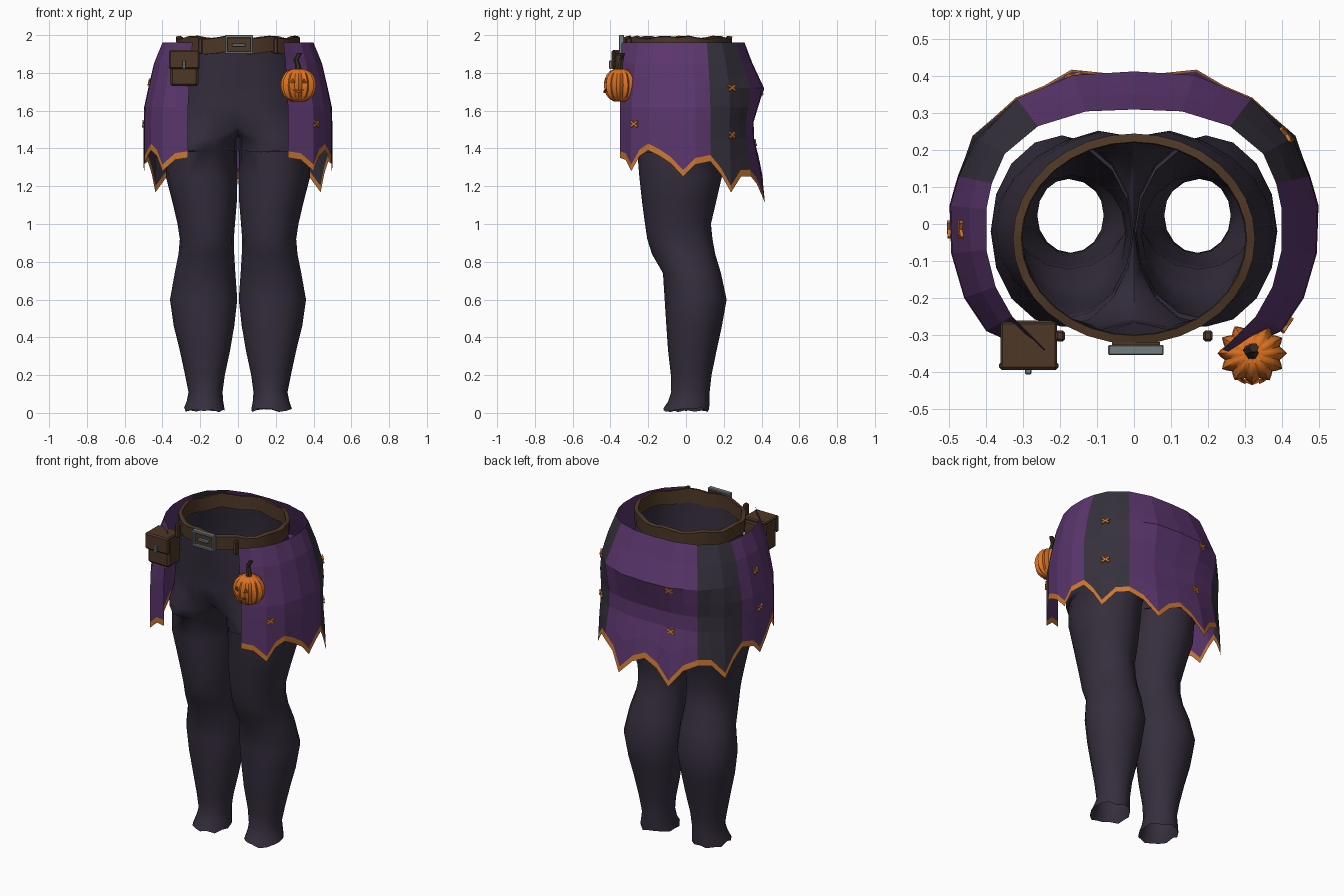
import bpy, bmesh, math, random
from mathutils import Vector, Matrix

if "Cube" in bpy.data.objects:
    bpy.data.objects.remove(bpy.data.objects["Cube"])

random.seed(4)


def material(name, rgb):
    m = bpy.data.materials.new(name)
    m.diffuse_color = (*rgb, 1)
    m.use_nodes = True
    m.node_tree.nodes["Principled BSDF"].inputs["Base Color"].default_value = m.diffuse_color
    return m


LEGGING = material("dark legging", (0.036, 0.027, 0.046))
CLOTH = material("dark cloth", (0.037, 0.031, 0.047))
PURPLE = material("purple cloth", (0.105, 0.037, 0.155))
TRIM = material("orange trim", (0.60, 0.19, 0.03))
PUMPKIN = material("pumpkin orange", (0.72, 0.17, 0.015))
CARVED = material("carved orange", (0.40, 0.08, 0.01))
LEATHER = material("brown leather", (0.075, 0.039, 0.02))
STEM = material("dark stem", (0.04, 0.025, 0.015))
METAL = material("grey metal", (0.17, 0.21, 0.225))


def finish(bm, name, mats, smooth=None, normals=True):
    if normals:
        bmesh.ops.recalc_face_normals(bm, faces=bm.faces[:])
    me = bpy.data.meshes.new(name)
    bm.to_mesh(me)
    bm.free()
    ob = bpy.data.objects.new(name, me)
    bpy.context.collection.objects.link(ob)
    for m in mats:
        me.materials.append(m)
    if smooth:
        bpy.ops.object.select_all(action='DESELECT')
        ob.select_set(True)
        bpy.context.view_layer.objects.active = ob
        bpy.ops.object.shade_smooth_by_angle(angle=math.radians(smooth))
    return ob


def bridge(bm, a, b, closed=True):
    n = len(a)
    return [bm.faces.new((a[i], a[(i + 1) % n], b[(i + 1) % n], b[i]))
            for i in range(n if closed else n - 1)]


def box(name, mat, lo, hi, bevel=0.0):
    bm = bmesh.new()
    bmesh.ops.create_cube(bm, size=1)
    for v in bm.verts:
        v.co = [(l + h) / 2 + c * (h - l) for c, l, h in zip(v.co, lo, hi)]
    if bevel:
        bmesh.ops.bevel(bm, geom=bm.edges[:], offset=bevel, segments=1, affect='EDGES')
    return finish(bm, name, [mat])


# Leggings: open waist shell that splits into two tapering legs
bm = bmesh.new()
rings = []
for z, rx, y0, y1 in [(1.96, .31, -.305, .225), (1.88, .318, -.305, .235), (1.75, .35, -.295, .26),
                      (1.62, .375, -.29, .262), (1.52, .385, -.285, .25)]:
    ring = []
    for i in range(24):
        a = i * math.tau / 24
        x, y = rx * math.sin(a), (y0 + y1) / 2 - (y1 - y0) / 2 * math.cos(a)
        if i % 12 == 0 and z < 1.8:       # shallow crease at front and back
            y *= 0.9
        ring.append(bm.verts.new((x, y, z)))
    if rings:
        bridge(bm, rings[-1], ring)
    rings.append(ring)
crotch = [bm.verts.new((0, y, 1.47)) for y in (.13, -.02, -.16)]
# leg sections: height, inner x, outer x, front y, back y
LEG = [(1.45, .002, .388, -.278, .24), (1.39, .002, .388, -.272, .23), (1.384, .006, .376, -.258, .215),
       (1.25, .003, .382, -.247, .19), (1.12, .006, .348, -.233, .16), (1.0, .016, .32, -.217, .132),
       (.92, .022, .308, -.205, .14), (.84, .02, .315, -.18, .155), (.74, .014, .335, -.122, .185),
       (.6, .004, .36, -.113, .215), (.46, .02, .34, -.104, .19), (.33, .042, .308, -.095, .162),
       (.2, .07, .28, -.08, .135), (.11, .082, .262, -.078, .125), (.06, .078, .272, -.095, .125),
       (.015, .07, .285, -.12, .122)]
for side in (1, -1):
    half = [rings[-1][(side * i) % 24] for i in range(13)] + crotch
    prev = half
    for k, (z, x0, x1, y0, y1) in enumerate(LEG):
        ring = []
        for i in range(16):
            a = math.radians(225 + 22.5 * i)
            wob = random.uniform(-.013, .013) if k in (1, len(LEG) - 1) else 0
            ring.append(bm.verts.new((side * ((x0 + x1) / 2 + (x1 - x0) / 2 * math.cos(a)),
                                      (y0 + y1) / 2 + (y1 - y0) / 2 * math.sin(a), z + wob)))
        bridge(bm, prev, ring)
        prev = ring
finish(bm, "leggings", [LEGGING], 45)

# Skirt: open-fronted flared sheet with ragged trimmed hem
TOP = [(.24, -.34), (.33, -.25), (.375, -.17), (.40, -.07), (.40, .04), (.385, .11),
       (.35, .19), (.26, .265), (.13, .305), (0, .31)]
OUT = [(.265, -.35), (.40, -.29), (.46, -.2), (.495, -.08), (.50, .05), (.48, .13),
       (.44, .24), (.33, .355), (.17, .42), (0, .43)]
TEETH = [0, -.01, -.07, .01, .04, .01, -.03, -.10, -.02, 0, .02, -.03, -.11, -.01, .01, -.02, -.11, -.02, .02]
# flare with height: z, at the sides, at the back
FLARE = [(1.96, 0, 0), (1.85, .45, .35), (1.72, .75, .86), (1.62, .97, .6),
         (1.54, 1, .4), (1.45, 1, .42), (1.32, 1, .7), (1.1, 1, 1)]


def outline(pts, c):
    i = min(int(c / 2), 8)
    return Vector(pts[i]).lerp(Vector(pts[i + 1]), c / 2 - i)


def skirt_point(c, z):
    """Point on the right half; c is the column from 0 (front) to 18 (back)."""
    a, b = outline(TOP, c), outline(OUT, c)
    w = max(0, b.y / .43) ** 2
    for (z0, s0, k0), (z1, s1, k1) in zip(FLARE, FLARE[1:]):
        if z >= z1:
            break
    f = min(1, max(0, (z0 - z) / (z0 - z1)))
    t = (s0 + (s1 - s0) * f) * (1 - w) + (k0 + (k1 - k0) * f) * w
    p = a.lerp(b, t)
    return Vector((p.x, p.y, z))


bm = bmesh.new()
columns = []
for k in range(37):
    c, side = (k, 1) if k <= 18 else (36 - k, -1)
    hem = 1.35 - .13 * max(0, outline(OUT, c).y / .43) + TEETH[c]
    zs = [1.96, 1.85, 1.78, 1.72, 1.62, 1.54, 1.45, (1.45 + hem + .035) / 2, hem + .035, hem]
    col = []
    for z in zs:
        p = skirt_point(c, z)
        col.append(bm.verts.new((side * p.x, p.y, p.z)))
    if columns:
        mid = min(k - .5, 36.5 - k)
        for r, f in enumerate(bridge(bm, columns[-1], col, closed=False)):
            f.material_index = 2 if r == 8 else (1 if 10 < mid < 14 else 0)
    columns.append(col)
finish(bm, "skirt", [PURPLE, CLOTH, TRIM], normals=False)


# Crossed stitches lying on the skirt
def stitch(c, z, side):
    p = skirt_point(c, z)
    u = (skirt_point(min(c + .4, 18), z) - skirt_point(max(c - .4, 0), z)).normalized()
    v = (skirt_point(c, z + .03) - skirt_point(c, z - .03)).normalized()
    n = u.cross(v).normalized()
    for q in (p, u, v, n):
        q.x *= side
    bm = bmesh.new()
    for ang in (.6, -.6):
        d = u * math.cos(ang) + v * math.sin(ang)
        e = v * math.cos(ang) - u * math.sin(ang)
        m = Matrix((d * .052, e * .011, n * .009)).transposed().to_4x4()
        m.translation = p + n * .004
        bmesh.ops.create_cube(bm, size=1, matrix=m)
    finish(bm, "stitch", [TRIM])


for c, z, side in [(2.4, 1.53, 1), (12.2, 1.72, 1), (12.2, 1.47, 1), (7, 1.75, -1),
                   (7, 1.53, -1), (16, 1.70, -1), (16, 1.43, -1)]:
    stitch(c, z, side)

# Belt band
bm = bmesh.new()
loops = []
for rx, ry, z in [(.325, .282, 1.905), (.328, .285, 1.985), (.305, .262, 1.99), (.302, .26, 1.905)]:
    loops.append([bm.verts.new((rx * math.cos(i * math.tau / 32), -.04 + ry * math.sin(i * math.tau / 32),
                                z + .008 * math.sin(i * 1.7))) for i in range(32)])
for i in range(4):
    bridge(bm, loops[i], loops[(i + 1) % 4])
finish(bm, "belt", [LEATHER], 40)
for s in (1, -1):
    box("belt_loop", LEATHER, (s * .2 - .013, -.318, 1.90), (s * .2 + .013, -.288, 1.985), .006)

# Buckle frame and prong
for x0, x1, z0, z1 in [(-.07, .08, 1.985, 2.0), (-.07, .08, 1.90, 1.914),
                       (-.07, -.056, 1.90, 2.0), (.066, .08, 1.90, 2.0), (-.032, .04, 1.94, 1.955)]:
    box("buckle", METAL, (x0, -.355, z0), (x1, -.327, z1), .003)
box("buckle_backing", LEATHER, (-.06, -.338, 1.91), (.07, -.32, 1.99))

# Belt pouch
box("pouch_body", LEATHER, (-.36, -.378, 1.73), (-.21, -.262, 1.905), .012)
box("pouch_flap", LEATHER, (-.366, -.395, 1.82), (-.204, -.372, 1.92), .008)
box("pouch_lid", LEATHER, (-.362, -.39, 1.9), (-.208, -.265, 1.92), .006)
box("pouch_clasp", METAL, (-.295, -.407, 1.82), (-.277, -.392, 1.865), .003)

# Ribbed pumpkin charm
PC = Vector((.32, -.35, 1.735))
bm = bmesh.new()
rings = []
for j in range(1, 10):
    t = math.pi * j / 10
    ring = []
    for i in range(48):
        a = i * math.tau / 48
        r = .094 * math.sin(t) ** .8 * (.91 + .09 * math.cos(12 * a))
        ring.append(bm.verts.new(PC + Vector((r * math.cos(a), r * .9 * math.sin(a), .09 * math.cos(t)))))
    if rings:
        bridge(bm, rings[-1], ring)
    rings.append(ring)
for ring, dz in ((rings[0], .08), (rings[-1], -.08)):
    tip = bm.verts.new(PC + Vector((0, 0, dz)))
    for i in range(48):
        bm.faces.new((ring[i], ring[(i + 1) % 48], tip))
finish(bm, "pumpkin", [PUMPKIN], 50)

# Pumpkin stem: bent six-sided stalk
bm = bmesh.new()
prev = None
for x, y, z, r in [(.32, -.35, 1.80, .022), (.318, -.348, 1.835, .015), (.308, -.342, 1.87, .013), (.325, -.335, 1.905, .013)]:
    ring = [bm.verts.new((x + r * math.cos(i * math.pi / 3), y + r * math.sin(i * math.pi / 3), z)) for i in range(6)]
    if prev:
        bridge(bm, prev, ring)
    else:
        bm.faces.new(ring)
    prev = ring
bm.faces.new(prev)
finish(bm, "pumpkin_stem", [STEM])

# Carved face: thin plates on the pumpkin front
for pts in ([(-.045, .012), (-.018, .012), (-.03, .035)], [(.018, .012), (.045, .012), (.03, .035)],
            [(-.045, -.018), (0, -.042), (.045, -.018), (0, -.028)]):
    bm = bmesh.new()
    f = bm.faces.new([bm.verts.new((PC.x + x, PC.y - .0865 + 9 * x * x, PC.z + z)) for x, z in pts])
    ext = bmesh.ops.extrude_face_region(bm, geom=[f])
    for v in ext['geom']:
        if isinstance(v, bmesh.types.BMVert):
            v.co.y += .009
    finish(bm, "carved_face", [CARVED])
